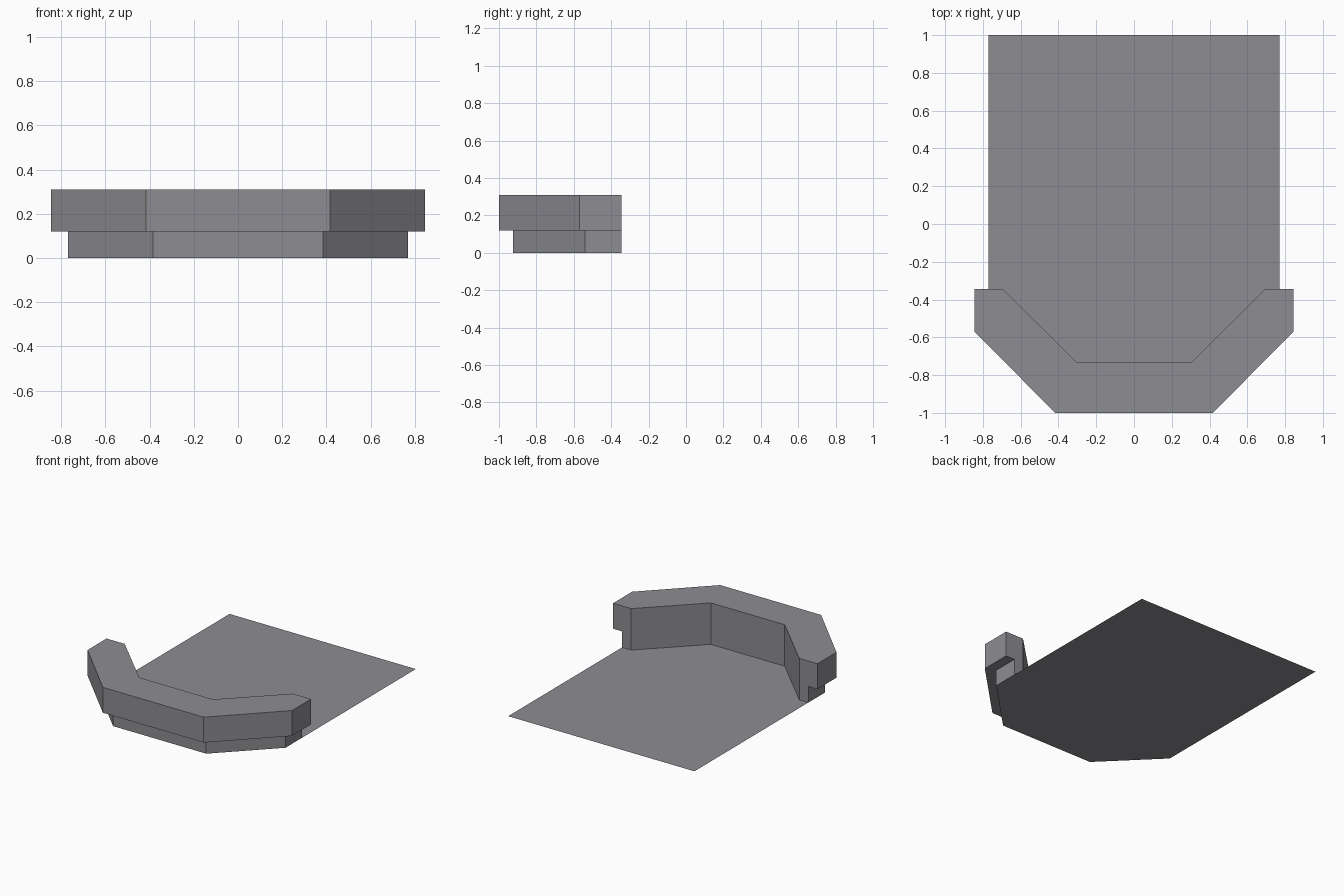
import bpy, bmesh

if "Cube" in bpy.data.objects:
    bpy.data.objects.remove(bpy.data.objects["Cube"])

grey = bpy.data.materials.new("grey")
grey.diffuse_color = (0.27, 0.27, 0.29, 1)
grey.use_nodes = True
grey.node_tree.nodes["Principled BSDF"].inputs["Base Color"].default_value = grey.diffuse_color


def mirrored(half):
    """Close a right-hand outline by mirroring it across x = 0."""
    return half + [(-x, y) for x, y in reversed(half)]


def build(name, outline, z0, z1=None, drop_caps=False):
    """Flat polygon at z0, optionally extruded up to z1."""
    bm = bmesh.new()
    face = bm.faces.new([bm.verts.new((x, y, z0)) for x, y in outline])
    if z1 is not None:
        ext = bmesh.ops.extrude_face_region(bm, geom=[face], use_keep_orig=True)
        verts = [g for g in ext["geom"] if isinstance(g, bmesh.types.BMVert)]
        bmesh.ops.translate(bm, verts=verts, vec=(0, 0, z1 - z0))
        bmesh.ops.recalc_face_normals(bm, faces=bm.faces[:])
        if drop_caps:
            caps = [f for f in bm.faces if abs(f.normal.z) > 0.9]
            bmesh.ops.delete(bm, geom=caps, context='FACES_ONLY')
    else:
        face.normal_update()
        if face.normal.z < 0:
            face.normal_flip()
    mesh = bpy.data.meshes.new(name)
    bm.to_mesh(mesh)
    bm.free()
    mesh.materials.append(grey)
    obj = bpy.data.objects.new(name, mesh)
    bpy.context.collection.objects.link(obj)
    return obj


END_Y = -0.345
inner = [(0.305, -0.73), (0.695, END_Y)]      # shared inner wall
base_outer = [(0.77, END_Y), (0.77, -0.54), (0.385, -0.925)]
top_outer = [(0.845, END_Y), (0.845, -0.57), (0.417, -1.0)]

# Floor sheet with chamfered front
build("floor", mirrored([(0.77, 1.0), (0.77, -0.54), (0.385, -0.925)]), 0.0)

# Recessed counter base, its hidden caps left out
build("counter_base", mirrored(inner + base_outer), 0.0, 0.12, drop_caps=True)

# Overhanging upper counter
build("counter_top", mirrored(inner + top_outer), 0.12, 0.31)
